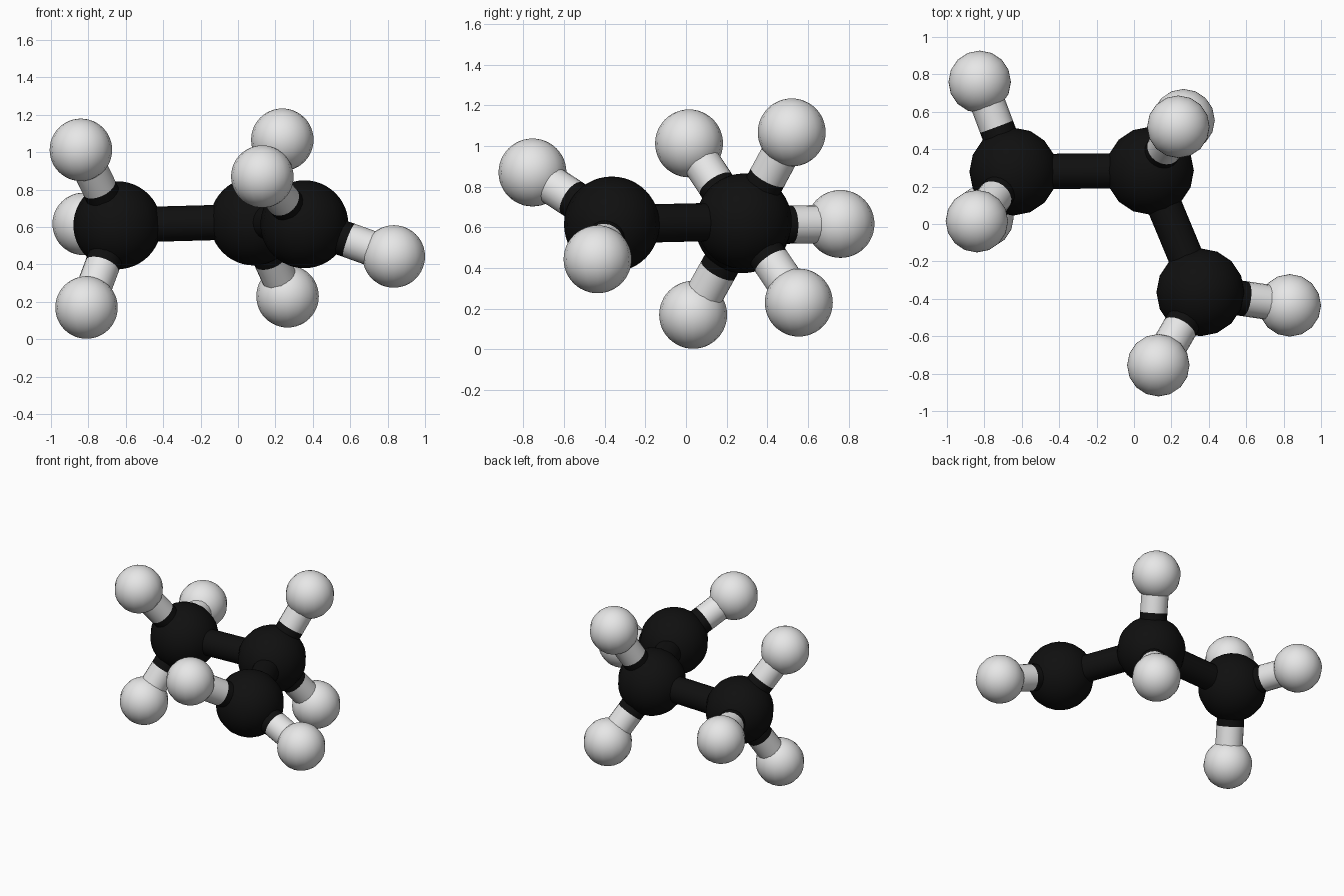
import bpy
from mathutils import Vector

if "Cube" in bpy.data.objects:
    bpy.data.objects.remove(bpy.data.objects["Cube"])


def material(name, value):
    m = bpy.data.materials.new(name)
    m.diffuse_color = (value, value, value, 1)
    m.use_nodes = True
    m.node_tree.nodes["Principled BSDF"].inputs["Base Color"].default_value = m.diffuse_color
    return m


BLACK = material("carbon black", 0.005)
WHITE = material("hydrogen white", 0.8)
CARBON_R, HYDROGEN_R, BOND_R = 0.235, 0.167, 0.094


def finish(name, mat):
    ob = bpy.context.object
    ob.name = name
    ob.data.materials.append(mat)
    bpy.ops.object.shade_smooth_by_angle()
    return ob


def atom(name, pos, radius, mat):
    bpy.ops.mesh.primitive_uv_sphere_add(segments=16, ring_count=24, radius=radius, location=pos)
    finish(name, mat)


def rod(name, a, b, mat):
    a, b = Vector(a), Vector(b)
    d = b - a
    bpy.ops.mesh.primitive_cylinder_add(
        vertices=20, radius=BOND_R, depth=d.length, location=(a + b) / 2,
        rotation=d.to_track_quat('Z', 'Y').to_euler())
    finish(name, mat)


# Each carbon with the hydrogens attached to it
carbons = [(-0.645, 0.28, 0.61), (0.085, 0.285, 0.63), (0.355, -0.365, 0.615)]
hydrogens = [
    [(-0.84, 0.015, 1.013), (-0.81, 0.035, 0.17), (-0.825, 0.76, 0.617)],
    [(0.237, 0.52, 1.067), (0.265, 0.555, 0.23)],
    [(0.13, -0.755, 0.87), (0.833, -0.435, 0.443)],
]

# Chain bonds between carbons
for i in range(2):
    rod(f"chain_bond_{i + 1}", carbons[i], carbons[i + 1], BLACK)

# Atoms and two-tone bonds, split at the midpoint
for i, (c, hs) in enumerate(zip(carbons, hydrogens), 1):
    atom(f"carbon_atom_{i}", c, CARBON_R, BLACK)
    for j, h in enumerate(hs, 1):
        mid = (Vector(c) + Vector(h)) / 2
        atom(f"hydrogen_atom_{i}_{j}", h, HYDROGEN_R, WHITE)
        rod(f"bond_carbon_half_{i}_{j}", c, mid, BLACK)
        rod(f"bond_hydrogen_half_{i}_{j}", mid, h, WHITE)
